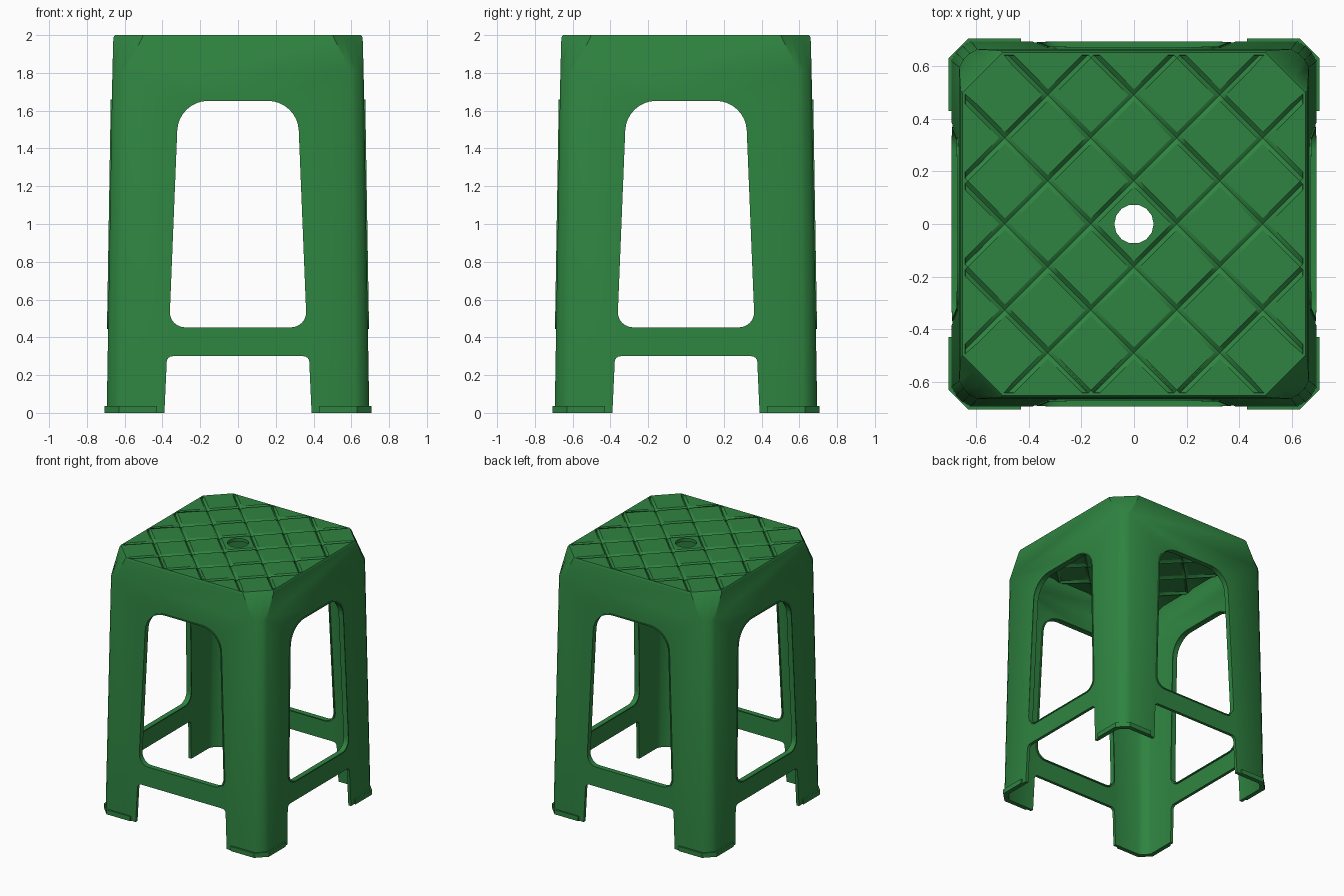
import bpy, bmesh, math
from mathutils import Vector, Matrix

if "Cube" in bpy.data.objects:
    bpy.data.objects.remove(bpy.data.objects["Cube"])

green = bpy.data.materials.new("green plastic")
green.diffuse_color = (0.028, 0.23, 0.052, 1)
green.use_nodes = True
green.node_tree.nodes["Principled BSDF"].inputs["Base Color"].default_value = green.diffuse_color


def add_object(name, bm):
    bmesh.ops.recalc_face_normals(bm, faces=bm.faces)
    me = bpy.data.meshes.new(name)
    bm.to_mesh(me)
    bm.free()
    ob = bpy.data.objects.new(name, me)
    bpy.context.collection.objects.link(ob)
    me.materials.append(green)
    return ob


def apply_modifiers(ob):
    dg = bpy.context.evaluated_depsgraph_get()
    me = bpy.data.meshes.new_from_object(ob.evaluated_get(dg))
    ob.modifiers.clear()
    ob.data = me


def loft(bm, rings):
    """Skin closed rings into a closed tube wall."""
    vs = [[bm.verts.new(p) for p in r] for r in rings]
    for a, b in zip(vs, vs[1:] + vs[:1]):
        for i in range(len(a)):
            j = (i + 1) % len(a)
            bm.faces.new((a[i], a[j], b[j], b[i]))


def prism(bm, pts, vec):
    f = bm.faces.new([bm.verts.new(p) for p in pts])
    new = bmesh.ops.extrude_face_region(bm, geom=[f])["geom"]
    bmesh.ops.translate(bm, vec=vec, verts=[v for v in new if isinstance(v, bmesh.types.BMVert)])


def rounded(corners, radii, n=8):
    """Outline with a circular fillet at each corner."""
    out = []
    for i, (p, r) in enumerate(zip(corners, radii)):
        p = Vector(p)
        if r == 0:
            out.append(p)
            continue
        d1 = (Vector(corners[i - 1]) - p).normalized()
        d2 = (Vector(corners[(i + 1) % len(corners)]) - p).normalized()
        a = d1.angle(d2) / 2
        c = p + (d1 + d2).normalized() * r / math.sin(a)
        t = r / math.tan(a)
        s, e = p + d1 * t - c, p + d2 * t - c
        sweep = math.pi - 2 * a
        for k in range(n + 1):
            u = k / n
            out.append(c + (s * math.sin((1 - u) * sweep) + e * math.sin(u * sweep)) / math.sin(sweep))
    return out


def square_ring(z, h, c, bulge):
    """Square ring, corners cut by c and partly rounded by bulge."""
    pts = []
    for q in range(4):
        for k in range(4):
            a = math.radians(30 * k)
            arc = Vector((h - c + c * math.cos(a), h - c + c * math.sin(a), z))
            flat = Vector((h - c * k / 3, h - c + c * k / 3, z))
            pts.append(Matrix.Rotation(q * math.pi / 2, 3, 'Z') @ flat.lerp(arc, bulge))
    return pts


def wall(z):
    return 0.695 - 0.0165 * z


# Tapered shell: outer skin up, inner skin down
bm = bmesh.new()
loft(bm, [square_ring(*r) for r in (
    (0, 0.695, 0.075, 0.5), (1.81, 0.665, 0.068, 0.5), (1.985, 0.660, 0.152, 0),
    (2.0, 0.652, 0.152, 0), (2.0, 0.642, 0.148, 0), (1.96, 0.637, 0.145, 0),
    (1.80, 0.642, 0.058, 0.5), (0, 0.672, 0.065, 0.5))])
body = add_object("legs and apron", bm)

# Openings cut through opposite sides
window = rounded([(-0.367, 0.45), (0.367, 0.45), (0.318, 1.655), (-0.318, 1.655)],
                 [0.08, 0.08, 0.165, 0.165])
gap = rounded([(-0.394, -0.1), (0.394, -0.1), (0.376, 0.30), (-0.376, 0.30)],
              [0, 0, 0.03, 0.03], 4)
cutters = []
for turn in range(2):
    bm = bmesh.new()
    for outline in (window, gap):
        prism(bm, [(p.x, -1, p.y) for p in outline], (0, 2, 0))
    bmesh.ops.rotate(bm, verts=bm.verts, matrix=Matrix.Rotation(turn * math.pi / 2, 3, 'Z'))
    cut = add_object("opening cutter", bm)
    cut.hide_render = True
    cutters.append(cut)
    mod = body.modifiers.new("openings", 'BOOLEAN')
    mod.operation, mod.solver, mod.object = 'DIFFERENCE', 'EXACT', cut
apply_modifiers(body)
for cut in cutters:
    bpy.data.objects.remove(cut)

# Thin raised rims around the windows
bm = bmesh.new()
for q in range(4):
    rot = Matrix.Rotation(q * math.pi / 2, 3, 'Z')
    rings = []
    for grow, out in ((-0.003, 0.006), (0.005, 0.006), (0.005, -0.034), (-0.003, -0.034)):
        rings.append([rot @ Vector((p.x * (1 + grow / 0.35), -(wall(p.y) + out),
                                    1.05 + (p.y - 1.05) * (1 + grow / 0.6))) for p in window])
    loft(bm, rings)
rims = add_object("window rims", bm)

# Foot lips wrapped round each corner
bm = bmesh.new()
for q in range(4):
    rot = Matrix.Rotation(q * math.pi / 2, 3, 'Z')
    foot = [(0.43, 0.706), (0.631, 0.706), (0.706, 0.631), (0.706, 0.43),
            (0.68, 0.43), (0.68, 0.62), (0.62, 0.68), (0.43, 0.68)]
    prism(bm, [rot @ Vector((x, y, 0)) for x, y in foot], (0, 0, 0.036))
feet = add_object("foot lips", bm)

# Seat sheet with centre hole and pressed diagonal grooves
bm = bmesh.new()
h, c = 0.642, 0.148
octagon = [Matrix.Rotation(q * math.pi / 2, 3, 'Z') @ Vector(p)
           for q in range(4) for p in ((h, h - c, 2), (h - c, h, 2))]
hole = [(0.075 * math.cos(i * math.tau / 14), 0.075 * math.sin(i * math.tau / 14), 2) for i in range(14)]
edges = []
for loop in (octagon, hole):
    vs = [bm.verts.new(p) for p in loop]
    edges += [bm.edges.new((vs[i - 1], vs[i])) for i in range(len(vs))]
bmesh.ops.triangle_fill(bm, use_beauty=True, edges=edges, normal=(0, 0, 1))
lines = [0.163 + 0.327 * k for k in range(-3, 3)]
for sign in (1, -1):
    for s in lines:
        for off in (-0.022, 0, 0.022):
            t = (s + off) / 2
            bmesh.ops.bisect_plane(bm, geom=bm.verts[:] + bm.edges[:] + bm.faces[:], dist=1e-6,
                                   plane_co=(t, sign * t, 2), plane_no=(1, sign, 0))
for v in bm.verts:
    if any(abs(v.co.x + sg * v.co.y - s) < 1e-4 for s in lines for sg in (1, -1)):
        v.co.z -= 0.015
bmesh.ops.recalc_face_normals(bm, faces=bm.faces)
bm.faces.ensure_lookup_table()
if bm.faces[0].normal.z < 0:
    bmesh.ops.reverse_faces(bm, faces=bm.faces)
me = bpy.data.meshes.new("seat")
bm.to_mesh(me)
bm.free()
me.materials.append(green)
seat = bpy.data.objects.new("seat", me)
bpy.context.collection.objects.link(seat)
sol = seat.modifiers.new("thickness", 'SOLIDIFY')
sol.thickness, sol.offset = 0.024, -1
apply_modifiers(seat)

# Smooth shading with crisp edges
for ob in (body, rims, feet, seat):
    bpy.ops.object.select_all(action='DESELECT')
    ob.select_set(True)
    bpy.context.view_layer.objects.active = ob
    bpy.ops.object.shade_smooth_by_angle(angle=math.radians(32))
